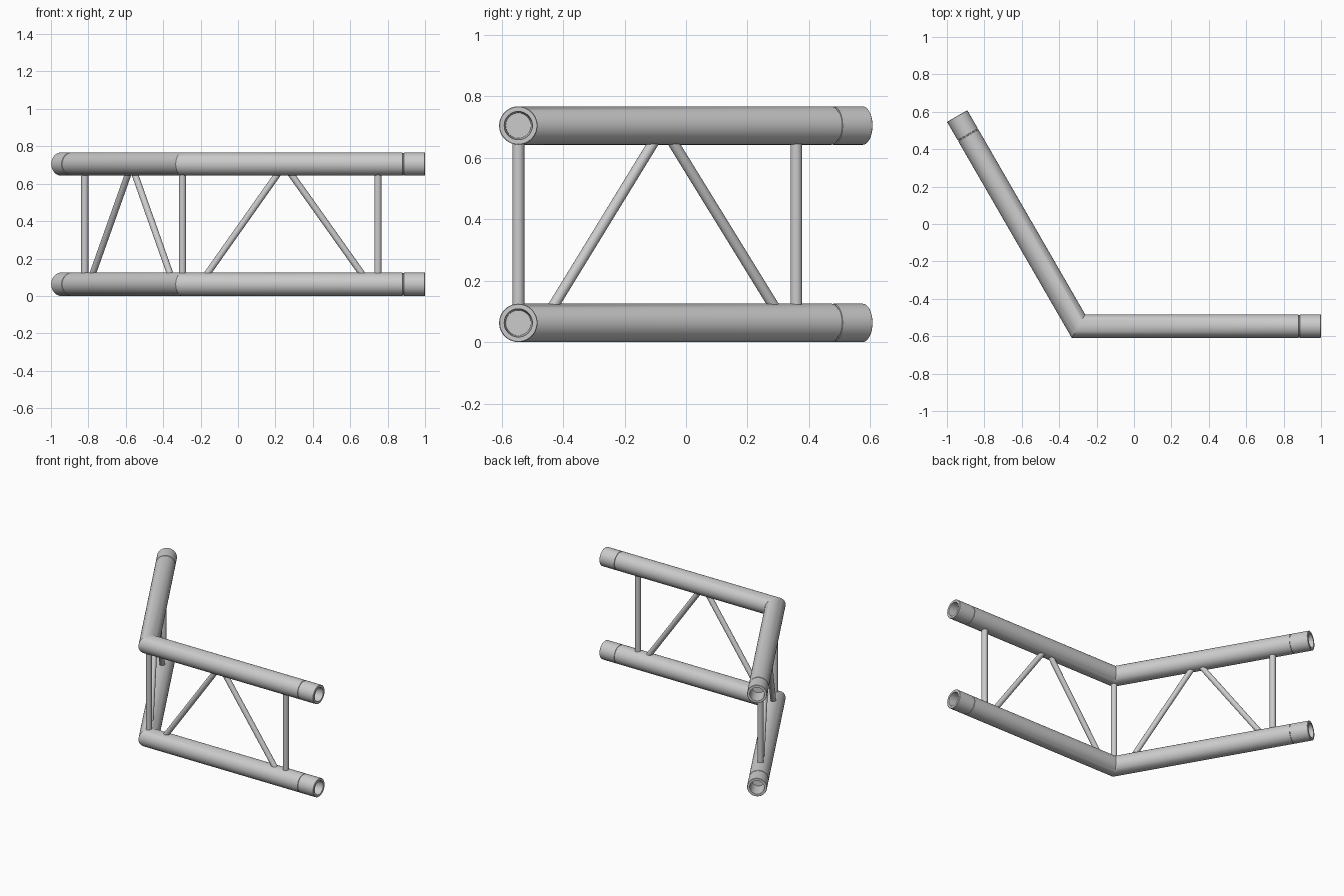
import bpy, bmesh, math
from mathutils import Vector

if "Cube" in bpy.data.objects:
    bpy.data.objects.remove(bpy.data.objects["Cube"])

R = 0.0625                      # chord tube radius
L = 1.297                       # arm length from the corner
CX, CY = -0.297, -0.546         # corner position
ZS = {"lower": R, "upper": 0.705}
N = 48
A = math.radians(120)
ARMS = {  # name: (direction, inward side direction)
    "right": (Vector((1, 0, 0)), Vector((0, 1, 0))),
    "left": (Vector((math.cos(A), math.sin(A), 0)),
             Vector((math.sin(A), -math.cos(A), 0))),
}


def finish(bm, name):
    bmesh.ops.recalc_face_normals(bm, faces=bm.faces)
    me = bpy.data.meshes.new(name)
    bm.to_mesh(me)
    bm.free()
    ob = bpy.data.objects.new(name, me)
    bpy.context.collection.objects.link(ob)
    bpy.ops.object.select_all(action='DESELECT')
    ob.select_set(True)
    bpy.context.view_layer.objects.active = ob
    bpy.ops.object.shade_smooth_by_angle(angle=math.radians(30))


def chord(name, z):
    # Bent tube: mitred at the corner, grooved sleeve and bored socket at both ends
    profile = [(0, R), (L - 0.120, R), (L - 0.119, R - 0.003),
               (L - 0.114, R - 0.003), (L - 0.113, R), (L - 0.002, R),
               (L, R - 0.002), (L, 0.046), (L - 0.11, 0.041)]
    bm = bmesh.new()
    for d, s in ARMS.values():
        rings = []
        for i, (t, r) in enumerate(profile):
            ring = []
            for k in range(N):
                a = 2 * math.pi * k / N
                y = r * math.cos(a)
                along = y / math.tan(A / 2) if i == 0 else t
                ring.append(bm.verts.new(Vector((CX, CY, z + r * math.sin(a)))
                                         + d * along + s * y))
            rings.append(ring)
        for p, q in zip(rings, rings[1:]):
            for k in range(N):
                j = (k + 1) % N
                bm.faces.new((p[k], p[j], q[j], q[k]))
        bm.faces.new(rings[-1])
    bmesh.ops.remove_doubles(bm, verts=bm.verts, dist=1e-5)
    finish(bm, name)


def rod(name, p, q, r, n=24):
    # Round bar between two points
    v = q - p
    bm = bmesh.new()
    bmesh.ops.create_cone(bm, cap_ends=True, segments=n, radius1=r, radius2=r,
                          depth=v.length)
    bm.transform(v.to_track_quat('Z', 'Y').to_matrix().to_4x4())
    bmesh.ops.translate(bm, verts=bm.verts, vec=(p + q) / 2)
    finish(bm, name)


for label, z in ZS.items():
    chord(label + "_chord", z)

Z0, Z1 = 2 * R, ZS["upper"] - R
EXT = 0.035                     # how far braces run into the chords


def brace(name, d, t0, t1, r):
    base = Vector((CX, CY, 0))
    p = base + d * t0 + Vector((0, 0, Z0))
    q = base + d * t1 + Vector((0, 0, Z1))
    e = (q - p) * (EXT / (Z1 - Z0))
    rod(name, p - e, q + e, r)


# Upright at the corner, then upright and two diagonals on each arm
brace("corner_post", ARMS["right"][0], 0, 0, 0.0195)
for arm, (d, s) in ARMS.items():
    brace(arm + "_end_post", d, 1.045, 1.045, 0.0195)
    brace(arm + "_inner_diagonal", d, 0.137, 0.503, 0.0175)
    brace(arm + "_outer_diagonal", d, 0.955, 0.587, 0.0175)
